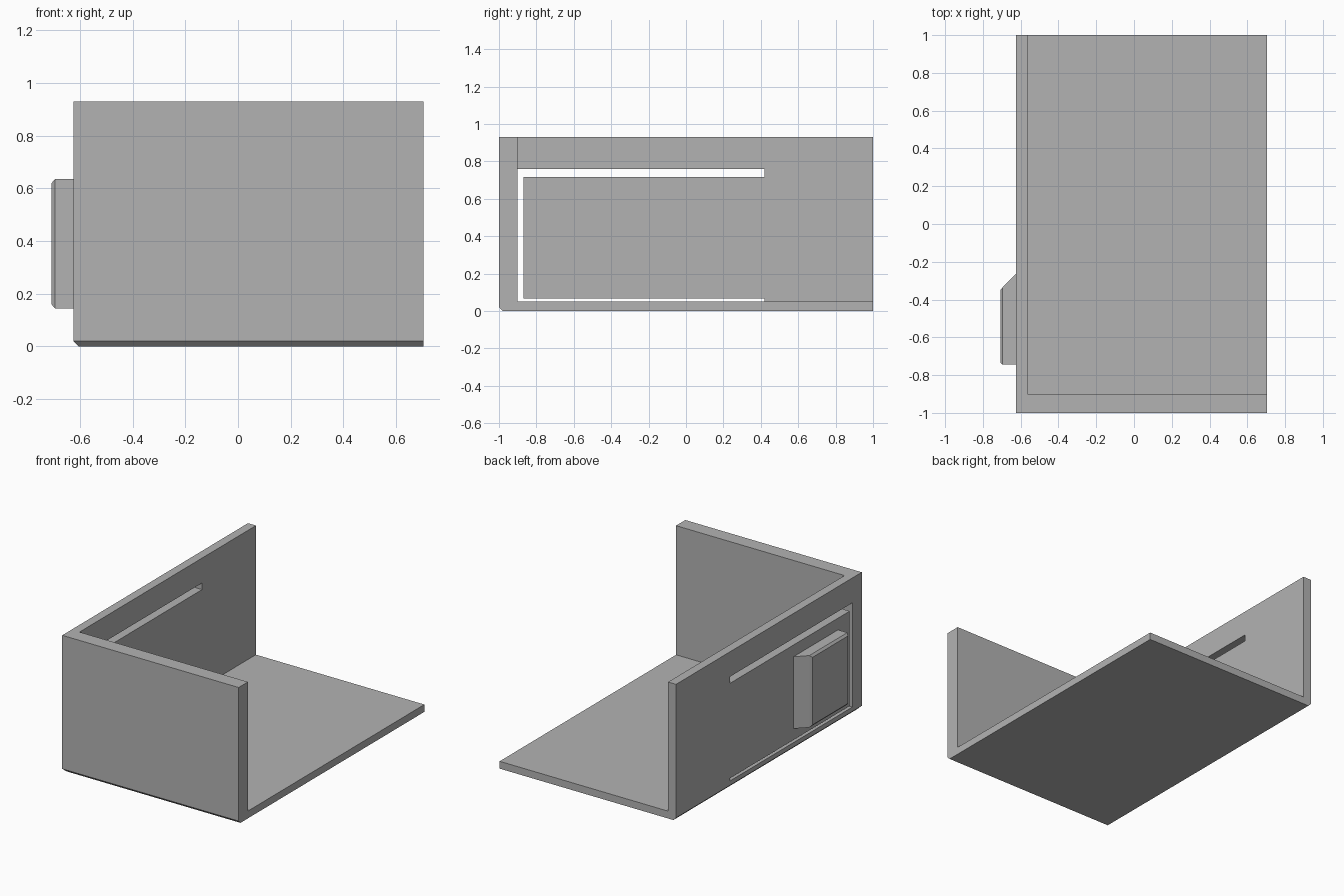
import bpy, bmesh

cube = bpy.data.objects.get("Cube")
if cube:
    bpy.data.objects.remove(cube, do_unlink=True)

grey = bpy.data.materials.new("plain grey")
grey.use_nodes = True
grey.diffuse_color = (0.45, 0.45, 0.45, 1)
grey.node_tree.nodes["Principled BSDF"].inputs["Base Color"].default_value = (0.45, 0.45, 0.45, 1)


def loft(name, rings):
    """Closed solid through a series of rings with equal point counts."""
    bm = bmesh.new()
    loops = [[bm.verts.new(p) for p in ring] for ring in rings]
    n = len(loops[0])
    for a, b in zip(loops, loops[1:]):
        for i in range(n):
            j = (i + 1) % n
            bm.faces.new((a[i], a[j], b[j], b[i]))
    bm.faces.new(loops[0])
    bm.faces.new(loops[-1])
    bmesh.ops.recalc_face_normals(bm, faces=bm.faces)
    mesh = bpy.data.meshes.new(name)
    bm.to_mesh(mesh)
    bm.free()
    mesh.materials.append(grey)
    obj = bpy.data.objects.new(name, mesh)
    bpy.context.collection.objects.link(obj)
    return obj


def rect_z(x0, x1, y0, y1, z):
    return [(x0, y0, z), (x1, y0, z), (x1, y1, z), (x0, y1, z)]


def rect_x(y0, y1, z0, z1, x):
    return [(x, y0, z0), (x, y1, z0), (x, y1, z1), (x, y0, z1)]


def cut(target, cutter):
    mod = target.modifiers.new(cutter.name, "BOOLEAN")
    mod.operation = "DIFFERENCE"
    mod.solver = "EXACT"
    mod.object = cutter
    bpy.context.view_layer.objects.active = target
    bpy.ops.object.modifier_apply(modifier=mod.name)
    bpy.data.objects.remove(cutter, do_unlink=True)


RIGHT, LEFT, TOP = -0.625, 0.705, 0.93
INNER_X, INNER_Y, FLOOR = -0.565, -0.9, 0.05
CH = 0.02

# Corner shell: floor, front wall and right wall, bevelled along the two outer bottom edges
shell = loft("corner_shell", [
    rect_z(RIGHT + CH, LEFT, -1 + CH, 1, 0),
    rect_z(RIGHT, LEFT, -1, 1, CH),
    rect_z(RIGHT, LEFT, -1, 1, TOP)])
cut(shell, loft("interior_cutter", [
    rect_z(INNER_X, 1, INNER_Y, 1.2, FLOOR),
    rect_z(INNER_X, 1, INNER_Y, 1.2, 1.2)]))

# C-shaped slot that frees a springy tab in the right wall
slot_end, tab_front, tab_low, tab_high, slot_top = 0.42, -0.87, 0.068, 0.715, 0.76
outline = [(slot_end, FLOOR), (slot_end, tab_low), (tab_front, tab_low),
           (tab_front, tab_high), (slot_end, tab_high), (slot_end, slot_top),
           (INNER_Y, slot_top), (INNER_Y, FLOOR)]
cut(shell, loft("slot_cutter", [[(x, y, z) for y, z in outline] for x in (-0.7, -0.55)]))

# Push button on the tab: sloped towards the back, small bevel round its outer face
loft("push_button", [
    rect_x(-0.745, -0.265, 0.145, 0.635, RIGHT),
    rect_x(-0.745, -0.335, 0.145, 0.635, -0.695),
    rect_x(-0.732, -0.35, 0.16, 0.62, -0.708)])
